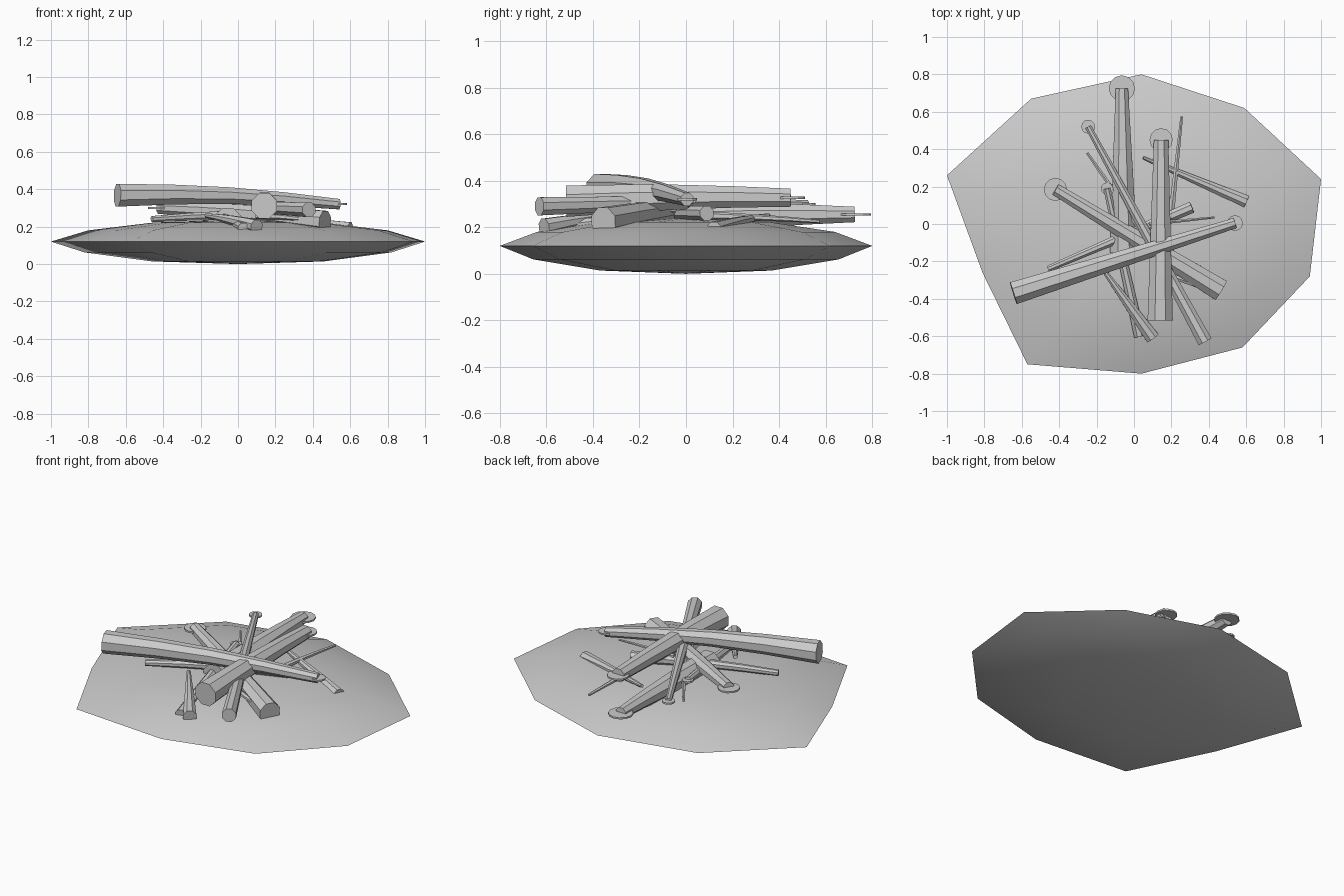
import bpy, bmesh, math
from mathutils import Vector

if "Cube" in bpy.data.objects:
    bpy.data.objects.remove(bpy.data.objects["Cube"])

grey = bpy.data.materials.new("plain grey")
grey.diffuse_color = (0.6, 0.6, 0.6, 1)
grey.use_nodes = True
grey.node_tree.nodes["Principled BSDF"].inputs["Base Color"].default_value = grey.diffuse_color


def finish(bm, name, smooth=False):
    bmesh.ops.recalc_face_normals(bm, faces=bm.faces[:])
    me = bpy.data.meshes.new(name)
    bm.to_mesh(me)
    bm.free()
    me.materials.append(grey)
    for p in me.polygons:
        p.use_smooth = smooth
    ob = bpy.data.objects.new(name, me)
    bpy.context.collection.objects.link(ob)
    return ob


def skin(bm, rings):
    for a, b in zip(rings, rings[1:]):
        n = len(a)
        for i in range(n):
            bm.faces.new((a[i], a[(i + 1) % n], b[(i + 1) % n], b[i]))


# Ash mound: flattened lens with an irregular ten-sided rim
rim = [(0.04, 0.80), (0.59, 0.62), (1.0, 0.24), (0.94, -0.28), (0.58, -0.66),
       (0.04, -0.80), (-0.57, -0.75), (-0.81, -0.26), (-1.0, 0.26), (-0.55, 0.67)]
levels = [(0.46, 0.014), (0.82, 0.062), (1.0, 0.12), (0.80, 0.18), (0.45, 0.222)]
bm = bmesh.new()
rings = [[bm.verts.new((x * s, y * s, z)) for x, y in rim] for s, z in levels]
skin(bm, rings)
for ring, z in ((rings[0], 0.0), (rings[-1], 0.238)):
    pole = bm.verts.new((0, 0, z))
    for i in range(10):
        bm.faces.new((ring[i], ring[(i + 1) % 10], pole))
mound = finish(bm, "ash_mound", True)
bpy.context.view_layer.objects.active = mound
mound.select_set(True)
bpy.ops.object.shade_smooth_by_angle(angle=math.radians(35))
mound.select_set(False)


def log(name, p0, r0, p1, r1, bend=0.01, disc=0, sides=8):
    """Tapered, slightly bowed log, with an optional flat disc at the thin end."""
    p0, p1 = Vector(p0), Vector(p1)
    d = (p1 - p0).normalized()
    side = d.cross(Vector((0, 0, 1))).normalized()
    up = side.cross(d)
    bm = bmesh.new()
    rings = []
    for k in range(5):
        t = k / 4
        c = p0.lerp(p1, t) + up * bend * math.sin(math.pi * t)
        r = r0 + (r1 - r0) * t
        ring = []
        for i in range(sides):
            a = 2 * math.pi * (i + 0.5) / sides
            ring.append(bm.verts.new(c + side * r * math.cos(a) + up * r * math.sin(a)))
        rings.append(ring)
    skin(bm, rings)
    bm.faces.new(rings[0])
    bm.faces.new(rings[-1])
    finish(bm, name)
    if disc:
        bm = bmesh.new()
        bmesh.ops.create_cone(bm, cap_ends=True, segments=12, radius1=disc,
                              radius2=disc, depth=0.01)
        bmesh.ops.translate(bm, verts=bm.verts[:], vec=p1)
        finish(bm, name + "_end_disc")


# Large logs
log("top_log", (0.14, -0.515, 0.312), 0.073, (0.145, 0.45, 0.327), 0.042, 0.01, 0.062)
log("crossing_log", (-0.645, -0.37, 0.368), 0.066, (0.54, 0.005, 0.32), 0.03, 0.022, 0.042)
log("back_log", (-0.055, -0.15, 0.225), 0.08, (-0.065, 0.725, 0.255), 0.036, 0.01, 0.07)
log("side_log", (0.465, -0.355, 0.225), 0.064, (-0.42, 0.185, 0.30), 0.034, 0.01, 0.062)
log("front_log", (0.38, -0.63, 0.29), 0.042, (-0.245, 0.52, 0.30), 0.018, 0.008, 0.037)

# Smaller branches lying on the mound
log("lower_branch", (0.31, 0.09, 0.26), 0.034, (-0.46, -0.24, 0.24), 0.018, 0.01)
log("front_branch", (0.10, -0.61, 0.20), 0.04, (-0.17, -0.235, 0.26), 0.012, 0.005)
log("slanted_branch", (0.03, -0.60, 0.19), 0.032, (-0.145, 0.19, 0.275), 0.02, 0.005, 0.032)
log("right_branch", (0.60, 0.12, 0.19), 0.036, (0.05, 0.355, 0.25), 0.01, 0.005)

# Thin twigs
twigs = [((0.20, 0.06, 0.25), 0.018, (0.255, 0.575, 0.225), 0.008),
         ((0.10, -0.12, 0.28), 0.02, (-0.25, 0.38, 0.25), 0.008),
         ((0.10, -0.24, 0.26), 0.02, (0.39, -0.35, 0.235), 0.01),
         ((0.08, 0.00, 0.29), 0.012, (0.43, 0.035, 0.31), 0.006)]
for i, t in enumerate(twigs):
    log(f"twig_{i + 1}", *t, bend=0.004, sides=6)
